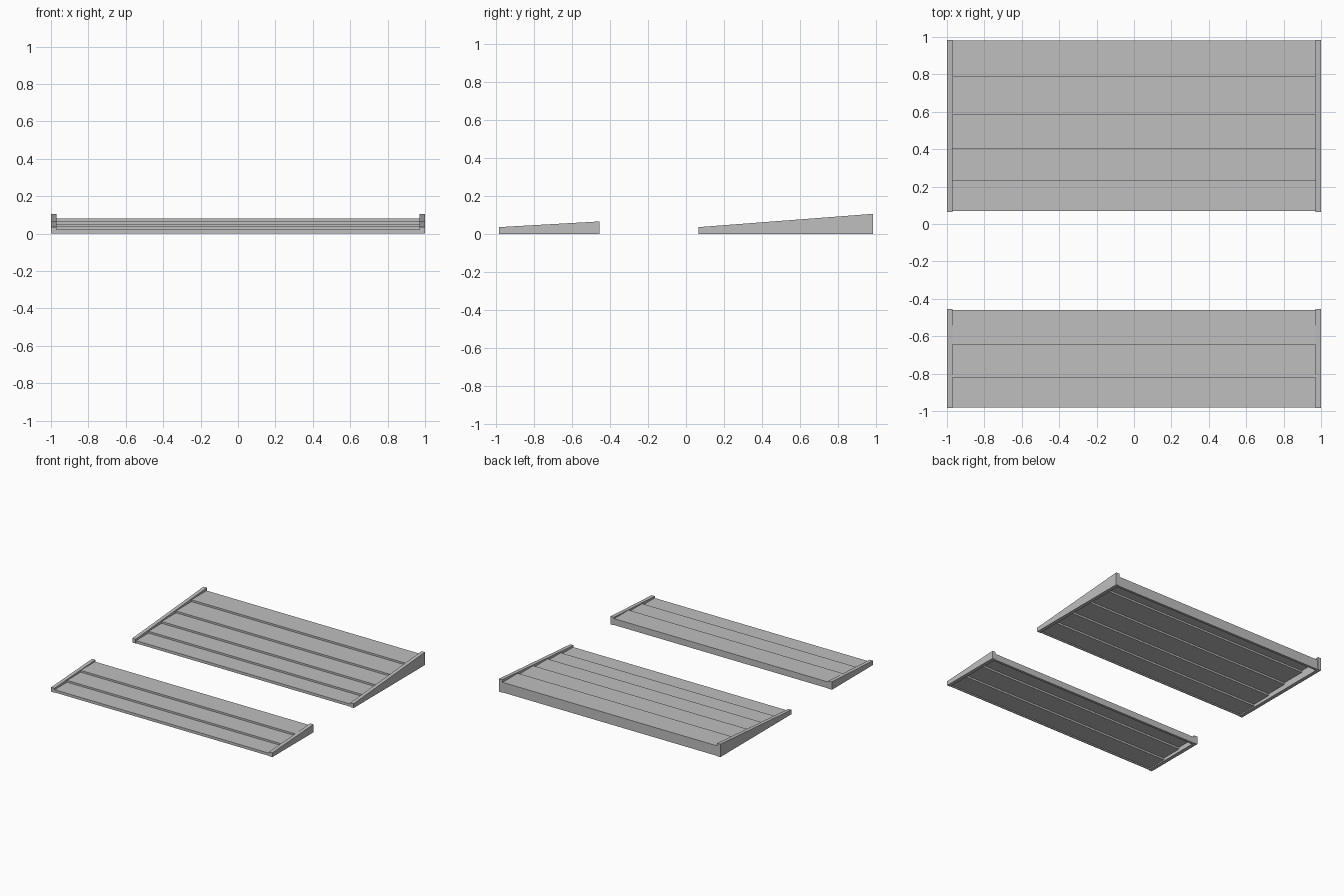
import bpy
import bmesh

cube = bpy.data.objects.get("Cube")
if cube:
    bpy.data.objects.remove(cube)

grey = bpy.data.materials.new("plain_grey")
grey.use_nodes = True
colour = (0.52, 0.52, 0.52, 1)
grey.diffuse_color = colour
grey.node_tree.nodes["Principled BSDF"].inputs["Base Color"].default_value = colour

HALF = 1.0       # half the platform width
SIDE = 0.03      # side panel thickness
RISE = 0.015     # height gained per step
FIRST = 0.022    # top of the lowest step
SHEET = 0.012    # tread thickness


def extrude_x(name, profile, x0, x1):
    """Extrude a closed (y, z) profile from x0 to x1."""
    bm = bmesh.new()
    face = bm.faces.new([bm.verts.new((x0, y, z)) for y, z in profile])
    new = bmesh.ops.extrude_face_region(bm, geom=[face])["geom"]
    verts = [v for v in new if isinstance(v, bmesh.types.BMVert)]
    bmesh.ops.translate(bm, verts=verts, vec=(x1 - x0, 0, 0))
    bmesh.ops.recalc_face_normals(bm, faces=bm.faces)
    mesh = bpy.data.meshes.new(name)
    bm.to_mesh(mesh)
    bm.free()
    mesh.materials.append(grey)
    obj = bpy.data.objects.new(name, mesh)
    bpy.context.collection.objects.link(obj)


def platform(prefix, edges, back_height):
    front, back = edges[0], edges[-1]
    inner = HALF - SIDE

    # Wedge-shaped side panels
    wedge = [(front, 0), (back, 0), (back, back_height), (front, 0.035)]
    extrude_x(prefix + "_left_side", wedge, inner, HALF)
    extrude_x(prefix + "_right_side", wedge, -HALF, -inner)

    # Folded stepped deck, open underneath
    top, under = [], []
    for i, (y0, y1) in enumerate(zip(edges, edges[1:])):
        z = FIRST + i * RISE
        top += [(y0, z), (y1, z)]
        under += [(y0 + SHEET, z - SHEET), (y1 + SHEET, z - SHEET)]
    top[0], top[-1] = (front + 0.004, FIRST), (back - 0.004, top[-1][1])
    under[0] = (front + SHEET, 0)
    under[-1] = (back - 0.004, under[-1][1])
    under.insert(1, (front + SHEET, FIRST - SHEET))
    extrude_x(prefix + "_stepped_deck",
              [(front + 0.004, 0)] + top + under[::-1], -inner, inner)

    # Back board closing the tall end
    y = back - 0.004
    z = top[-1][1]
    extrude_x(prefix + "_back_board",
              [(y - 0.02, 0), (y, 0), (y, z), (y - 0.02, z)], -inner, inner)


platform("large", [0.065, 0.23, 0.40, 0.585, 0.785, 0.985], 0.105)
platform("small", [-0.985, -0.82, -0.645, -0.455], 0.065)
